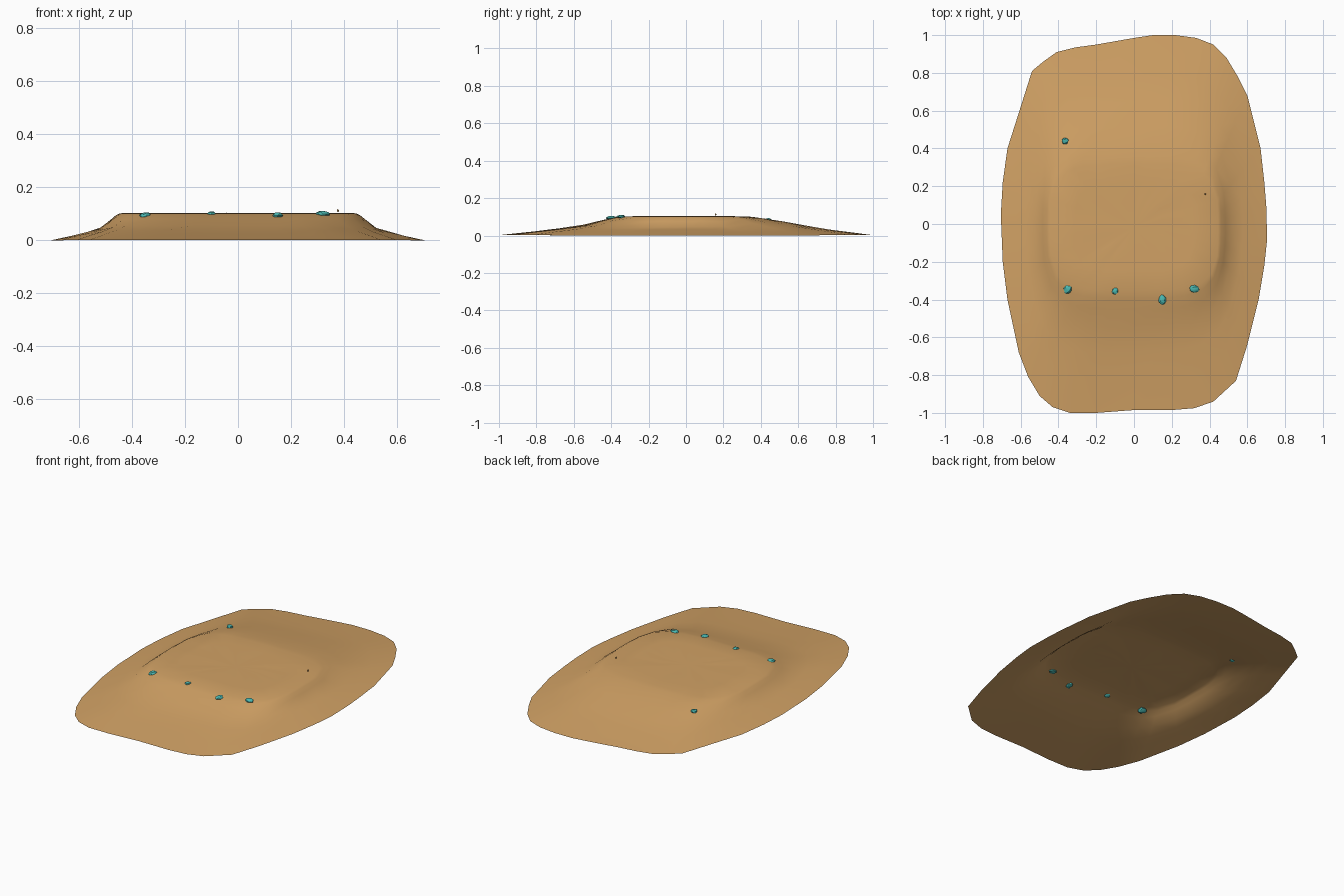
import bpy, bmesh, math, random
from mathutils import Vector

if "Cube" in bpy.data.objects:
    bpy.data.objects.remove(bpy.data.objects["Cube"])

random.seed(4)


def material(name, col):
    m = bpy.data.materials.new(name)
    m.diffuse_color = (*col, 1)
    m.use_nodes = True
    m.node_tree.nodes["Principled BSDF"].inputs["Base Color"].default_value = m.diffuse_color
    return m


sand = material("sand", (0.64, 0.36, 0.13))
teal = material("turquoise stone", (0.07, 0.48, 0.44))


def finish(bm, name, mat, angle):
    me = bpy.data.meshes.new(name)
    bm.to_mesh(me)
    bm.free()
    ob = bpy.data.objects.new(name, me)
    bpy.context.collection.objects.link(ob)
    me.materials.append(mat)
    bpy.ops.object.select_all(action='DESELECT')
    ob.select_set(True)
    bpy.context.view_layer.objects.active = ob
    bpy.ops.object.shade_smooth_by_angle(angle=math.radians(angle))
    return ob


# Ground outline of the mound, counterclockwise from the right side
outline = [(.705, -.08), (.70, .1), (.69, .22), (.67, .4), (.60, .68), (.55, .78), (.49, .88),
           (.42, .95), (.33, .985), (.22, 1), (.1, 1), (0, .985), (-.2, .95),
           (-.31, .935), (-.41, .91), (-.48, .86), (-.54, .81), (-.6, .62),
           (-.67, .4), (-.695, .22), (-.705, .05), (-.695, -.2), (-.67, -.4),
           (-.61, -.68), (-.56, -.81), (-.5, -.91), (-.43, -.97), (-.34, -1),
           (-.2, -1), (0, -.985), (.2, -.985), (.32, -.975), (.42, -.94),
           (.54, -.83), (.6, -.64), (.66, -.4), (.69, -.22)]

# Slope heights: (distance inward, z on left/right, z at front, z at back)
slope = [(0, 0, 0.002, 0.002), (.3, .018, .022, .028), (.5, .031, .037, .049),
         (.7, .046, .056, .074), (.85, .076, .08, .091), (.94, .093, .093, .098),
         (1, .102, .101, .102)]


def plateau(x, y):
    """Rounded rectangle point in the same direction as an outline point."""
    a = math.atan2(y * .55, x)
    c, s = math.cos(a), math.sin(a)
    r = (abs(c / .445) ** 4 + abs(s / .335) ** 4) ** -.25
    return r * c, r * s - .02


bm = bmesh.new()
rings = []
for t, z_side, z_front, z_back in slope:
    ring = []
    for x, y in outline:
        px, py = plateau(x, y)
        w = min(1, max(0, (abs(py + .02) / .335 - .45) / .5))
        z = z_side + ((z_front if y < 0 else z_back) - z_side) * w
        if 0 < t < 1:
            z += random.uniform(-.002, .002)
        ring.append(bm.verts.new((x + (px - x) * t, y + (py - y) * t, z)))
    rings.append(ring)
# Nearly flat top
for f in (.7, .35):
    rings.append([bm.verts.new((v.co.x * f, v.co.y * f, .103 + random.uniform(-.001, .001)))
                  for v in rings[len(slope) - 1]])
n = len(outline)
for a, b in zip(rings, rings[1:]):
    for i in range(n):
        j = (i + 1) % n
        bm.faces.new((a[i], a[j], b[j], b[i]))
top = bm.verts.new((0, -.02, .103))
for i in range(n):
    bm.faces.new((rings[-1][i], rings[-1][(i + 1) % n], top))
finish(bm, "sand_mound", sand, 40)


# Small lumpy objects set into the mound
def lump(name, loc, size, mat):
    bm = bmesh.new()
    bmesh.ops.create_icosphere(bm, subdivisions=2, radius=1)
    for v in bm.verts:
        k = random.uniform(.85, 1.1)
        v.co = Vector([c * s * k + l for c, s, l in zip(v.co, size, loc)])
    finish(bm, name, mat, 25)


stones = [((-.35, -.345, .09), (.025, .026, .015)),
          ((-.10, -.355, .1), (.017, .018, .009)),
          ((.15, -.40, .094), (.02, .027, .012)),
          ((.32, -.343, .1), (.027, .02, .011)),
          ((-.365, .44, .082), (.019, .018, .011))]
for i, (loc, size) in enumerate(stones):
    lump(f"stone_{i + 1}", loc, size, teal)
lump("sand_grain", (.377, .158, .112), (.004, .004, .006), sand)
